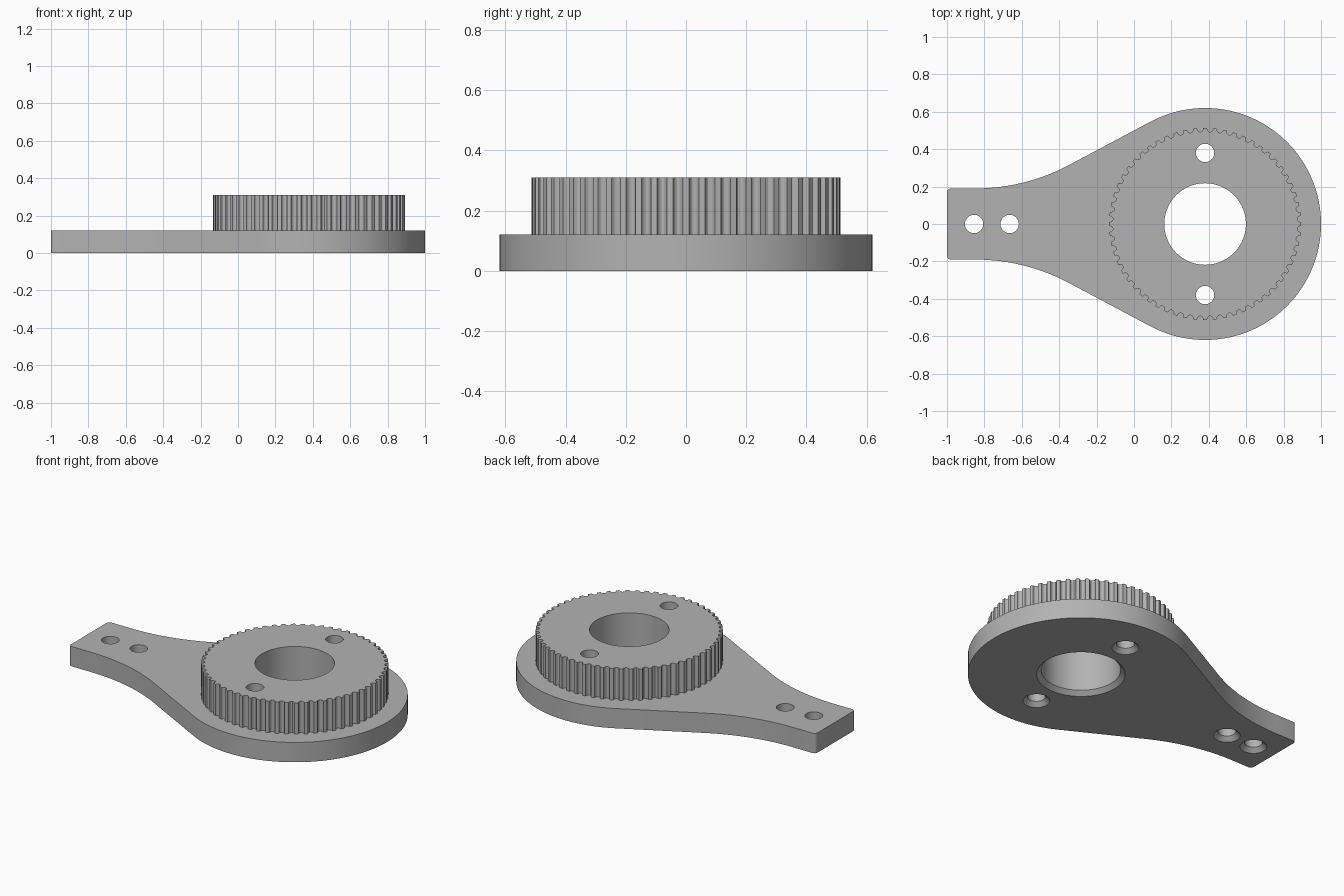
import bpy, bmesh
from math import sin, cos, tan, pi, radians

cube = bpy.data.objects.get("Cube")
if cube:
    bpy.data.objects.remove(cube, do_unlink=True)

CX = 0.38                      # axis of the toothed wheel
PLATE_TOP, WHEEL_TOP = 0.12, 0.31

grey = bpy.data.materials.new("plain_grey")
grey.use_nodes = True
colour = (0.45, 0.45, 0.45, 1)
grey.diffuse_color = colour
grey.node_tree.nodes["Principled BSDF"].inputs["Base Color"].default_value = colour


def arc(cx, cy, r, start, end, n):
    """Points along an arc, angles in radians."""
    return [(cx + r * cos(start + (end - start) * i / n),
             cy + r * sin(start + (end - start) * i / n)) for i in range(n + 1)]


def finish(name, bm):
    bmesh.ops.recalc_face_normals(bm, faces=bm.faces)
    mesh = bpy.data.meshes.new(name)
    bm.to_mesh(mesh)
    bm.free()
    mesh.materials.append(grey)
    obj = bpy.data.objects.new(name, mesh)
    bpy.context.collection.objects.link(obj)
    return obj


def prism(name, outline, z0, z1):
    bm = bmesh.new()
    base = bm.faces.new([bm.verts.new((x, y, z0)) for x, y in outline])
    top = bmesh.ops.extrude_face_region(bm, geom=[base], use_keep_orig=True)
    verts = [v for v in top["geom"] if isinstance(v, bmesh.types.BMVert)]
    bmesh.ops.translate(bm, verts=verts, vec=(0, 0, z1 - z0))
    return finish(name, bm)


def hole_cutter(name, x, y, r, n):
    """Round cutter that flares into a countersink at the underside."""
    flare, low = 0.025, 0.02
    profile = [(r + flare + low, -low), (r, flare), (r, WHEEL_TOP + 0.1)]
    bm = bmesh.new()
    rings = [[bm.verts.new((x + rad * cos(2 * pi * i / n), y + rad * sin(2 * pi * i / n), z))
              for i in range(n)] for rad, z in profile]
    for a, b in zip(rings, rings[1:]):
        for i in range(n):
            j = (i + 1) % n
            bm.faces.new((a[i], a[j], b[j], b[i]))
    bm.faces.new(rings[0])
    bm.faces.new(rings[-1])
    cutter = finish(name, bm)
    cutter.hide_render = True
    return cutter


# Plate outline: round head, straight flank, hollow curve, narrow tail
R, TAIL, FLANK = 0.62, 0.19, radians(28)
tail_x, hollow, corner = -0.85, 1.07, 0.02
half = arc(CX, 0, R, 0, pi / 2 + FLANK, 50)
half += arc(tail_x, TAIL + hollow, hollow, FLANK - pi / 2, -pi / 2, 20)
half += arc(-1 + corner, TAIL - corner, corner, pi / 2, pi, 5)
mirrored = [(x, -y) for x, y in reversed(half[1:])]
plate = prism("base_plate", half + mirrored, 0, PLATE_TOP)

# Toothed wheel: round-bottomed grooves between flat lands
TEETH, RO, DEPTH, GROOVE = 60, 0.513, 0.02, 0.0165
rim = []
for k in range(TEETH):
    mid = 2 * pi * (k + 0.5) / TEETH
    for t in (-1, -0.85, -0.6, -0.25, 0.25, 0.6, 0.85, 1):
        a = mid + t * GROOVE / RO
        r = RO - DEPTH * (1 - t * t) ** 0.5
        rim.append((CX + r * cos(a), r * sin(a)))
    land = mid + pi / TEETH
    rim.append((CX + RO * cos(land), RO * sin(land)))
wheel = prism("toothed_wheel", rim, PLATE_TOP, WHEEL_TOP)

# Bore, two screw holes through the wheel, two in the tail
cutters = [hole_cutter("bore_cutter", CX, 0, 0.218, 96)]
for x, y in ((CX, 0.38), (CX, -0.38), (-0.855, 0), (-0.665, 0)):
    cutters.append(hole_cutter("screw_hole_cutter", x, y, 0.049, 40))

bpy.ops.object.select_all(action='DESELECT')
for part in (plate, wheel):
    for cutter in cutters if part is plate else cutters[:3]:
        mod = part.modifiers.new("hole", 'BOOLEAN')
        mod.operation, mod.solver, mod.object = 'DIFFERENCE', 'EXACT', cutter
    bpy.context.view_layer.objects.active = part
    part.select_set(True)
    for mod in list(part.modifiers):
        bpy.ops.object.modifier_apply(modifier=mod.name)
for cutter in cutters:
    bpy.data.objects.remove(cutter, do_unlink=True)
bpy.ops.object.shade_smooth_by_angle(angle=radians(25))
